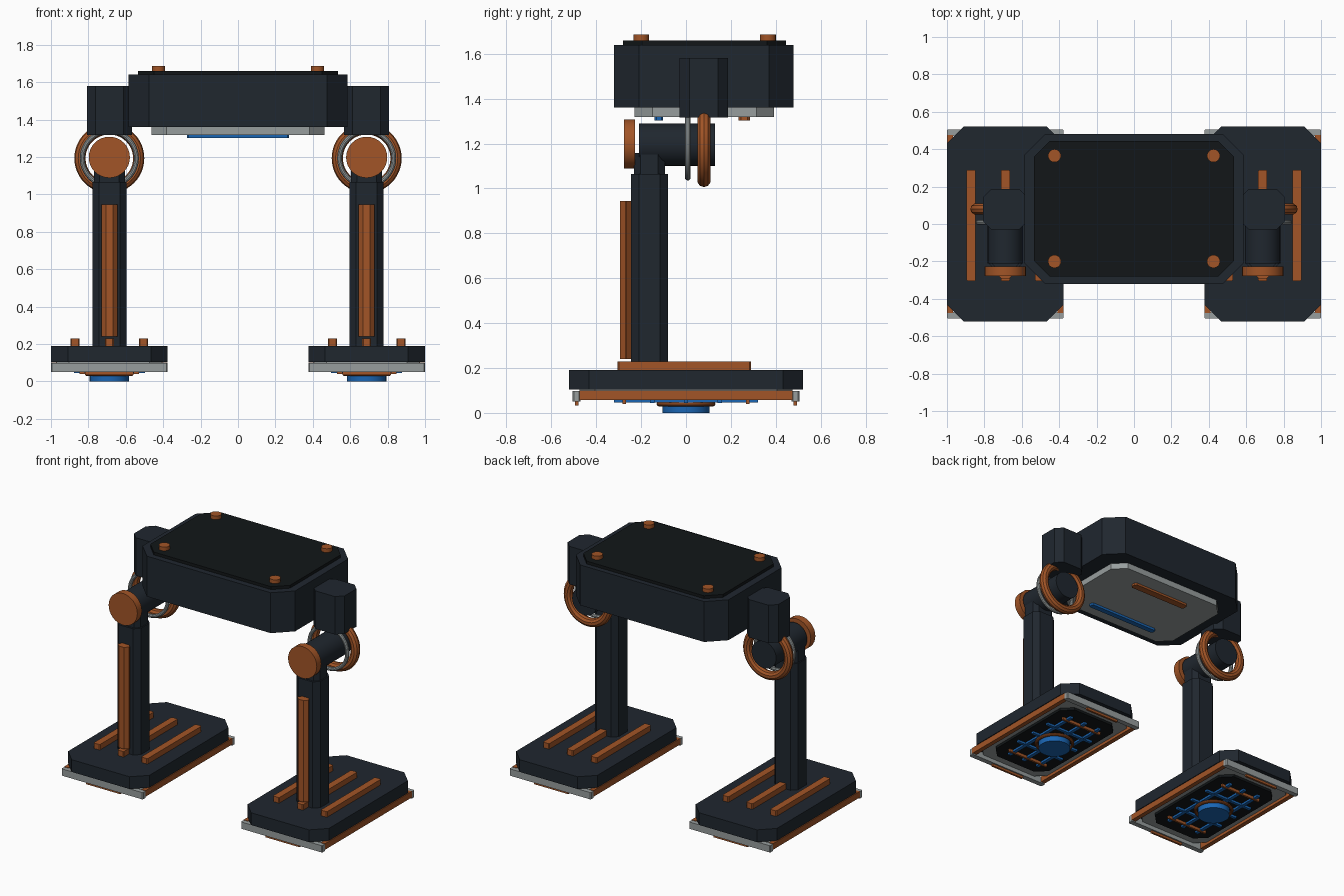
import bpy
from math import pi

if "Cube" in bpy.data.objects:
    bpy.data.objects.remove(bpy.data.objects["Cube"])


def mat(name, rgb):
    m = bpy.data.materials.new(name)
    m.diffuse_color = (*rgb, 1)
    m.use_nodes = True
    m.node_tree.nodes["Principled BSDF"].inputs["Base Color"].default_value = m.diffuse_color
    return m


DARK = mat("dark_shell", (0.014, 0.02, 0.028))
BLACK = mat("black_panel", (0.006, 0.008, 0.009))
ORANGE = mat("copper", (0.36, 0.09, 0.02))
BLUE = mat("blue_glow", (0.01, 0.13, 0.45))
GREY = mat("grey_metal", (0.31, 0.34, 0.34))


def prism(name, x, y, z, cut, m):
    """Upright block between (min, max) ranges, its plan corners chamfered by cut."""
    (x0, x1), (y0, y1), (z0, z1) = x, y, z
    if cut:
        plan = [(x0 + cut, y0), (x1 - cut, y0), (x1, y0 + cut), (x1, y1 - cut),
                (x1 - cut, y1), (x0 + cut, y1), (x0, y1 - cut), (x0, y0 + cut)]
    else:
        plan = [(x0, y0), (x1, y0), (x1, y1), (x0, y1)]
    n = len(plan)
    verts = [(a, b, z0) for a, b in plan] + [(a, b, z1) for a, b in plan]
    faces = [tuple(reversed(range(n))), tuple(range(n, 2 * n))]
    faces += [(i, (i + 1) % n, n + (i + 1) % n, n + i) for i in range(n)]
    me = bpy.data.meshes.new(name)
    me.from_pydata(verts, [], faces)
    me.materials.append(m)
    ob = bpy.data.objects.new(name, me)
    bpy.context.collection.objects.link(ob)
    return ob


def finish(name, m):
    ob = bpy.context.object
    ob.name = name
    ob.data.materials.append(m)
    bpy.ops.object.shade_smooth_by_angle(angle=0.6)


def cyl(name, loc, r, depth, m, rot=(0, 0, 0), sides=32):
    bpy.ops.mesh.primitive_cylinder_add(vertices=sides, radius=r, depth=depth,
                                        location=loc, rotation=rot)
    finish(name, m)


def ring(name, loc, big, small, m, rot=(0, 0, 0)):
    bpy.ops.mesh.primitive_torus_add(location=loc, rotation=rot, major_radius=big,
                                     minor_radius=small, major_segments=48, minor_segments=10)
    finish(name, m)


def span(c, h):
    return (c - h, c + h)


# Central body with top lid, bolts and underside plate
prism("body", (-0.585, 0.585), (-0.32, 0.48), (1.36, 1.64), 0.11, DARK)
prism("body_lid", (-0.535, 0.535), (-0.28, 0.445), (1.64, 1.66), 0.085, BLACK)
prism("belly_plate", (-0.463, 0.463), (-0.23, 0.393), (1.318, 1.36), 0.08, GREY)
prism("belly_light", (-0.272, 0.272), (-0.14, -0.102), (1.302, 1.32), 0.008, BLUE)
prism("belly_rib", (-0.225, 0.225), (0.235, 0.285), (1.303, 1.32), 0.01, ORANGE)
for x in (-0.425, 0.425):
    for y in (-0.2, 0.365):
        cyl("lid_bolt", (x, y, 1.672), 0.035, 0.028, ORANGE, sides=20)

for side in (-1, 1):
    cx = 0.688 * side
    tag = "left_" if side < 0 else "right_"
    flat = (pi / 2, 0, 0)

    # Shoulder block and hip joint
    prism(tag + "shoulder", span(cx, 0.12), (-0.03, 0.187), (1.317, 1.58), 0.045, DARK)
    cyl(tag + "hip_axle", (cx, -0.04, 1.195), 0.094, 0.34, DARK, flat)
    cyl(tag + "hip_cap", (cx, -0.252, 1.198), 0.11, 0.05, ORANGE, flat)
    ring(tag + "hip_ring", (cx, 0.08, 1.193), 0.157, 0.03, ORANGE, flat)
    ring(tag + "hip_inner_ring", (cx, 0.008, 1.193), 0.145, 0.013, GREY, flat)

    # Leg column, neck and front strip
    prism(tag + "leg", span(cx, 0.091), (-0.245, -0.08), (0.18, 1.065), 0.035, DARK)
    prism(tag + "leg_neck", span(cx, 0.083), (-0.232, -0.094), (1.06, 1.158), 0.03, DARK)
    prism(tag + "leg_strip", span(cx, 0.043), (-0.294, -0.24), (0.24, 0.945), 0.024, ORANGE)

    # Foot slab with three top ribs
    prism(tag + "foot", span(cx, 0.312), (-0.522, 0.522), (0.105, 0.19), 0.09, DARK)
    for dx in (-0.183, 0, 0.183):
        prism(tag + "foot_rib", span(cx + dx, 0.024), (-0.305, 0.29), (0.185, 0.228), 0.006, ORANGE)

    # Sole frame: grey ends, copper sides
    for s in (-1, 1):
        prism(tag + "sole_end", span(cx, 0.312), span(0.488 * s, 0.018), (0.05, 0.097), 0.006, GREY)
        prism(tag + "sole_side", span(cx + 0.296 * s, 0.016), (-0.475, 0.475), (0.058, 0.1), 0, ORANGE)
        prism(tag + "sole_end_trim", span(cx, 0.13), span(0.487 * s, 0.007), (0.034, 0.052), 0, ORANGE)
    prism(tag + "sole_plate", span(cx, 0.285), (-0.475, 0.475), (0.078, 0.107), 0.07, GREY)
    prism(tag + "sole_panel", span(cx, 0.23), (-0.4, 0.4), (0.06, 0.08), 0.07, BLACK)

    # Sole grid and central pad
    for dx in (-0.12, 0, 0.12):
        prism(tag + "grid_long_bar", span(cx + dx, 0.012), (-0.32, 0.32), (0.046, 0.062), 0, BLUE)
    for dy in (-0.15, 0, 0.15):
        prism(tag + "grid_cross_bar", span(cx, 0.19), span(dy, 0.01), (0.045, 0.061), 0, BLUE)
    for dy in (-0.275, 0.275):
        prism(tag + "grid_end_bar", span(cx, 0.16), span(dy, 0.007), (0.04, 0.061), 0, ORANGE)
    ring(tag + "pad_ring", (cx, 0, 0.04), 0.12, 0.011, ORANGE)
    cyl(tag + "pad", (cx, 0, 0.03), 0.105, 0.06, BLUE)
